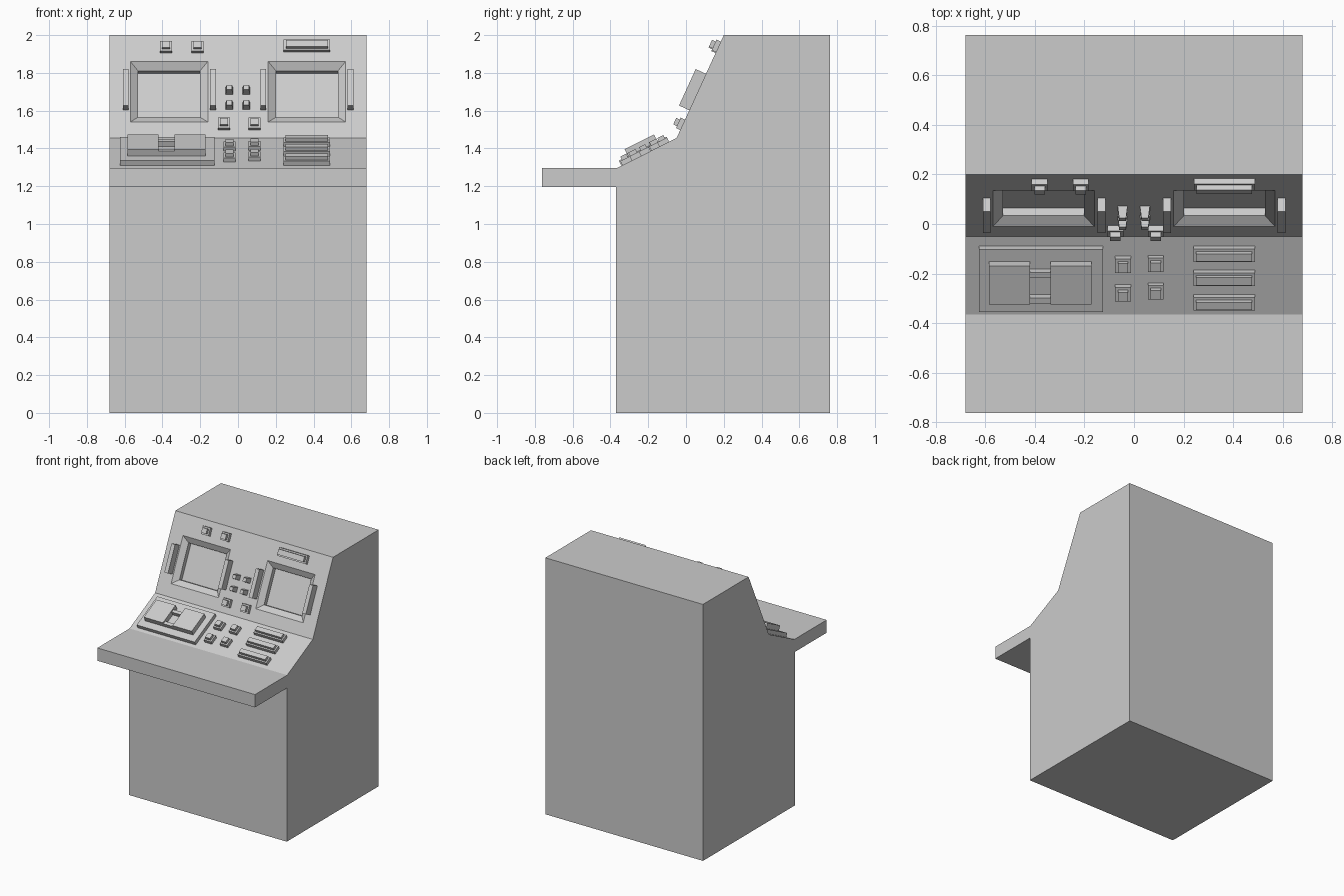
import bpy, bmesh
from mathutils import Matrix, Vector

cube = bpy.data.objects.get("Cube")
if cube:
    bpy.data.objects.remove(cube, do_unlink=True)

grey = bpy.data.materials.new("light grey")
grey.use_nodes = True
colour = (0.6, 0.6, 0.6, 1)
grey.diffuse_color = colour
grey.node_tree.nodes["Principled BSDF"].inputs["Base Color"].default_value = colour

HALF_WIDTH = 0.68
DESK_BACK, KNEE, CREST = (-0.365, 1.297), (-0.05, 1.455), (0.2, 2.0)


def make_object(name, bm):
    bmesh.ops.recalc_face_normals(bm, faces=bm.faces)
    mesh = bpy.data.meshes.new(name)
    bm.to_mesh(mesh)
    bm.free()
    mesh.materials.append(grey)
    obj = bpy.data.objects.new(name, mesh)
    bpy.context.collection.objects.link(obj)
    return obj


def panel_frame(start, end):
    """Frame of a sloping panel: local x across, y up the slope, z outward."""
    origin = Vector((0, *start))
    across = Vector((1, 0, 0))
    up = (Vector((0, *end)) - origin).normalized()
    frame = Matrix((across, up, across.cross(up))).transposed().to_4x4()
    frame.translation = origin
    return frame


def loft(name, frame, rect, levels):
    """Stack rectangles (inset, height) on a panel and skin them."""
    x0, x1, y0, y1 = rect
    bm = bmesh.new()
    rings = []
    for inset, height in levels:
        a, b, c, d = x0 + inset, x1 - inset, y0 + inset, y1 - inset
        corners = ((a, c), (b, c), (b, d), (a, d))
        rings.append([bm.verts.new(frame @ Vector((x, y, height))) for x, y in corners])
    for low, high in zip(rings, rings[1:]):
        for i in range(4):
            j = (i + 1) % 4
            bm.faces.new((low[i], low[j], high[j], high[i]))
    bm.faces.new(rings[0][::-1])
    bm.faces.new(rings[-1])
    return make_object(name, bm)


def stepped(name, frame, rect):
    """Base plate with a smaller raised cap."""
    loft(name, frame, rect, [(0, 0), (0, 0.025), (0.011, 0.025), (0.011, 0.046)])


upper = panel_frame(KNEE, CREST)
lower = panel_frame(DESK_BACK, KNEE)

# Cabinet with desk ledge, extruded from its side profile
profile = [(-0.37, 0), (0.762, 0), (0.762, 2), CREST, KNEE, DESK_BACK,
           (-0.762, 1.297), (-0.762, 1.197), (-0.37, 1.197)]
bm = bmesh.new()
side = bm.faces.new([bm.verts.new((-HALF_WIDTH, y, z)) for y, z in profile])
extruded = bmesh.ops.extrude_face_region(bm, geom=[side])["geom"]
bmesh.ops.translate(bm, vec=(2 * HALF_WIDTH, 0, 0),
                    verts=[v for v in extruded if isinstance(v, bmesh.types.BMVert)])
cabinet = make_object("cabinet", bm)

# Recessed screens with a bevelled surround
cutters = []
for x0 in (-0.57, 0.16):
    cutter = loft("screen_cutter", upper, (x0, x0 + 0.41, 0.094, 0.446),
                  [(0.041, -0.064), (0.041, -0.03), (0, 0), (0, 0.03)])
    cutter.hide_render = True
    cutters.append(cutter)
    modifier = cabinet.modifiers.new("screen_recess", "BOOLEAN")
    modifier.object = cutter
    modifier.operation = "DIFFERENCE"
    modifier.solver = "EXACT"
bpy.context.view_layer.update()
evaluated = cabinet.evaluated_get(bpy.context.evaluated_depsgraph_get())
carved = bpy.data.meshes.new_from_object(evaluated)
cabinet.modifiers.clear()
cabinet.data = carved
for cutter in cutters:
    bpy.data.objects.remove(cutter, do_unlink=True)

# Bars beside the screens
for x in (-0.61, -0.147, 0.118, 0.58):
    loft("screen_side_bar", upper, (x, x + 0.031, 0.162, 0.374), [(0, 0), (0, 0.06)])

# Upper panel buttons and the long indicator
for x, y in ((-0.413, 0.495), (-0.247, 0.495), (-0.107, 0.047), (0.056, 0.047)):
    stepped("upper_button", upper, (x, x + 0.064, y, y + 0.06))
stepped("upper_indicator", upper, (0.242, 0.488, 0.5, 0.562))

# Small tapered knobs between the screens
for x in (-0.066, 0.024):
    for y in (0.165, 0.253):
        loft("tapered_knob", upper, (x, x + 0.04, y, y + 0.04), [(0, 0), (0.006, 0.05)])

# Lower panel buttons
for x, rows in ((-0.076, (0.07, 0.199)), (0.056, (0.079, 0.203))):
    for y in rows:
        stepped("lower_button", lower, (x, x + 0.063, y, y + 0.064))

# Long keys on the right of the lower panel
for y in (0.031, 0.142, 0.25):
    stepped("long_key", lower, (0.24, 0.488, y, y + 0.058))

# Twin pad on a base plate, with two joining bars
loft("pad_base", lower, (-0.625, -0.125, 0.026, 0.308), [(0, 0), (0, 0.03)])
for x in (-0.585, -0.337):
    loft("pad", lower, (x, x + 0.165, 0.08, 0.254), [(0, 0.03), (0, 0.07)])
for y in (0.08, 0.195):
    loft("pad_joining_bar", lower, (-0.42, -0.337, y, y + 0.025), [(0, 0.03), (0, 0.06)])
